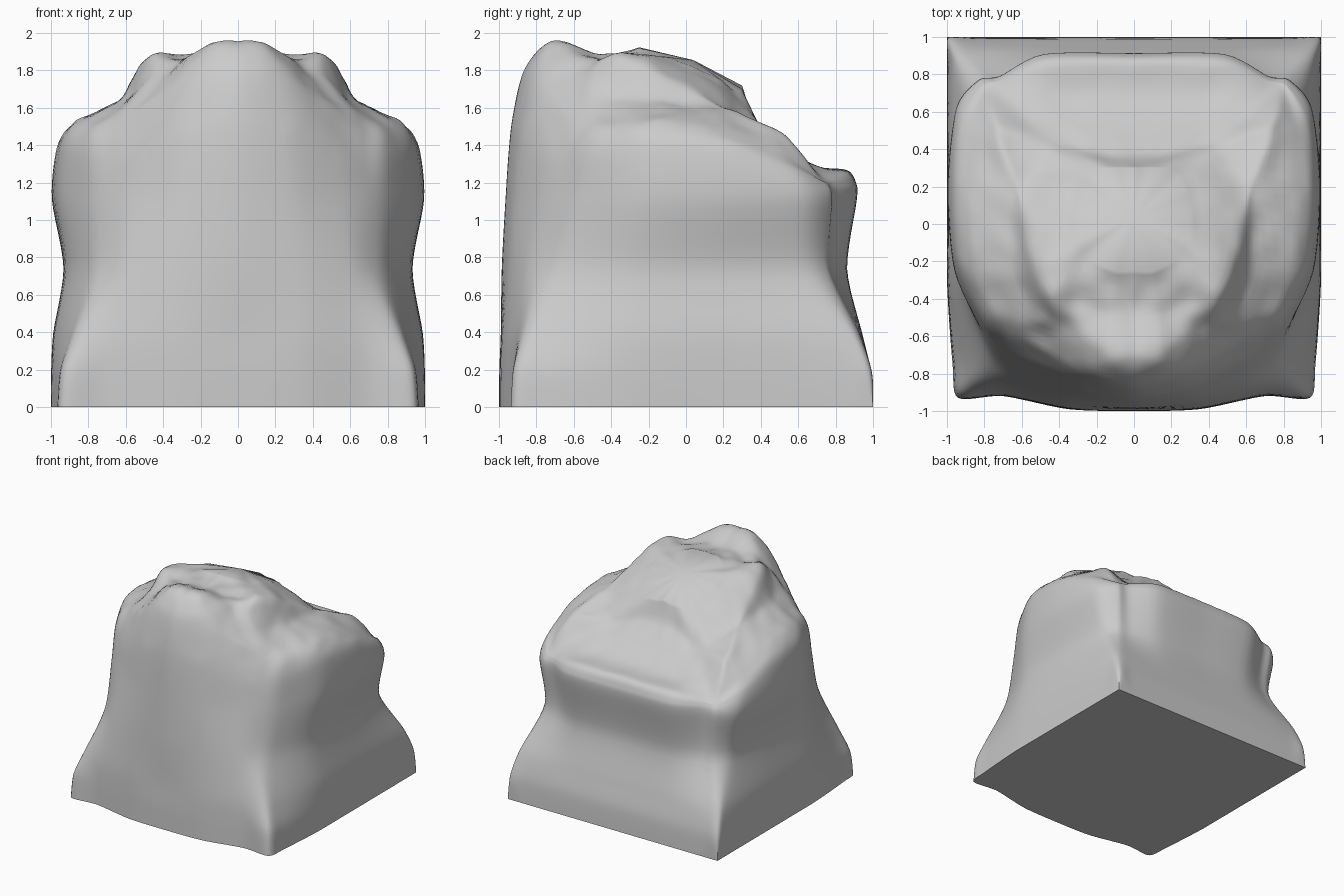
import bpy, bmesh
from mathutils import Vector, noise

if "Cube" in bpy.data.objects:
    bpy.data.objects.remove(bpy.data.objects["Cube"])

STEPS = 6


def curve(p0, p1, p2, p3, t, tension=0.4):
    """Softened Catmull-Rom span between p1 and p2."""
    m1, m2 = (p2 - p0) * tension, (p3 - p1) * tension
    a, b = t * t, t * t * t
    return (p1 * (2*b - 3*a + 1) + m1 * (b - 2*a + t)
            + p2 * (3*a - 2*b) + m2 * (b - a))


def outline(half, z=None):
    """Mirror a right-half outline (front to back) into a smooth closed loop."""
    right = [Vector((*p, z)) if z is not None else Vector(p) for p in half]
    keys = right + [Vector((-p.x, p.y, p.z)) for p in right[-2:0:-1]]
    n = len(keys)
    return [curve(keys[i-1], keys[i], keys[(i+1) % n], keys[(i+2) % n], s / STEPS)
            for i in range(n) for s in range(STEPS)]


# Wall outlines: square foot, pinched waist, bulging shoulder
foot = [(0, -1), (.35, -.99), (.7, -.92), (.94, -.93), (.97, -.75), (1, -.3),
        (1, .3), (1, .85), (1, 1), (.85, 1), (.45, 1), (0, 1)]
skirt = [(0, -.99), (.35, -.98), (.65, -.91), (.85, -.86), (.9, -.72), (.98, -.3),
         (.985, .3), (.97, .8), (.94, .91), (.8, .93), (.45, .94), (0, .94)]
waist = [(0, -.985), (.35, -.95), (.6, -.86), (.72, -.77), (.8, -.65), (.92, -.3),
         (.93, .2), (.89, .62), (.81, .75), (.7, .78), (.45, .855), (0, .86)]
shoulder = [(0, -.965), (.3, -.92), (.55, -.8), (.70, -.69), (.81, -.56), (.96, -.25),
            (.995, .2), (.95, .62), (.83, .77), (.72, .79), (.48, .905), (0, .91)]
# Upper wall, leaning in slightly below the rim
brow = [(0, -.935, 1.5), (.28, -.88, 1.47), (.53, -.75, 1.38), (.68, -.64, 1.34),
        (.8, -.53, 1.35), (.94, -.22, 1.4), (.97, .18, 1.37), (.93, .56, 1.27),
        (.82, .74, 1.2), (.72, .775, 1.19), (.48, .9, 1.2), (0, .905, 1.2)]
# Sloping top: rim, side ledge, upper ridge and crown
rim = [(0, -.86, 1.82), (.25, -.8, 1.77), (.48, -.67, 1.62), (.65, -.58, 1.5),
       (.76, -.47, 1.5), (.86, -.2, 1.53), (.88, .15, 1.49), (.87, .5, 1.36),
       (.8, .7, 1.235), (.7, .74, 1.23), (.47, .85, 1.26), (0, .86, 1.265)]
ledge = [(0, -.7, 1.955), (.14, -.69, 1.955), (.33, -.56, 1.83), (.47, -.5, 1.77),
         (.58, -.38, 1.66), (.64, -.17, 1.64), (.65, .15, 1.6), (.72, .43, 1.5),
         (.72, .53, 1.46), (.6, .58, 1.36), (.4, .66, 1.3), (0, .66, 1.3)]
ridge = [(0, -.46, 1.88), (.13, -.46, 1.88), (.28, -.42, 1.86), (.43, -.38, 1.885),
         (.5, -.27, 1.85), (.54, -.1, 1.77), (.57, .1, 1.67), (.55, .28, 1.56),
         (.47, .4, 1.5), (.38, .42, 1.48), (.2, .39, 1.51), (0, .38, 1.53)]
crown = [(0, -.25, 1.93), (.1, -.25, 1.93), (.2, -.2, 1.9), (.26, -.15, 1.88),
         (.29, -.08, 1.86), (.3, 0, 1.84), (.28, .12, 1.79), (.25, .21, 1.73),
         (.22, .26, 1.7), (.18, .29, 1.69), (.1, .3, 1.71), (0, .3, 1.72)]

bulge = [Vector(a).lerp(Vector(b), .2) for a, b in zip(foot, skirt)]
loops = [outline(foot, 0), outline(bulge, .2), outline(skirt, .4),
         outline(waist, .74), outline(shoulder, 1.11), outline(brow), outline(rim),
         outline(ledge), outline(ridge), outline(crown)]

# Blend the outlines upward into finer rings
rings = []
last = len(loops) - 1
for k in range(last):
    around = [loops[max(k-1, 0)], loops[k], loops[k+1], loops[min(k+2, last)]]
    for s in range(STEPS):
        rings.append([curve(*pts, s / STEPS) for pts in zip(*around)])
rings.append(loops[-1])

# Weathered surface, stronger near the top
bm = bmesh.new()
verts = []
for ring in rings:
    row = []
    for p in ring:
        rough = max(0, min(1, (p.z - 1.15) / .4))
        q = Vector((abs(p.x), p.y, p.z))
        z = p.z + .02 * rough * noise.noise(q * 8)
        row.append(bm.verts.new((max(-1, min(1, p.x)), max(-1, min(1, p.y)), max(0, z))))
    verts.append(row)

for low, high in zip(verts, verts[1:]):
    for i in range(len(low)):
        j = (i + 1) % len(low)
        bm.faces.new((low[i], low[j], high[j], high[i]))

# Flat underside and closed crown
bm.faces.new(verts[0][::-1])
tip = bm.verts.new((0, .04, 1.855))
for i, v in enumerate(verts[-1]):
    bm.faces.new((v, verts[-1][(i + 1) % len(verts[-1])], tip))
bmesh.ops.recalc_face_normals(bm, faces=bm.faces)

mesh = bpy.data.meshes.new("rock_block")
bm.to_mesh(mesh)
bm.free()
rock = bpy.data.objects.new("rock_block", mesh)
bpy.context.collection.objects.link(rock)
bpy.context.view_layer.objects.active = rock
rock.select_set(True)
bpy.ops.object.shade_smooth_by_angle(angle=0.9)
